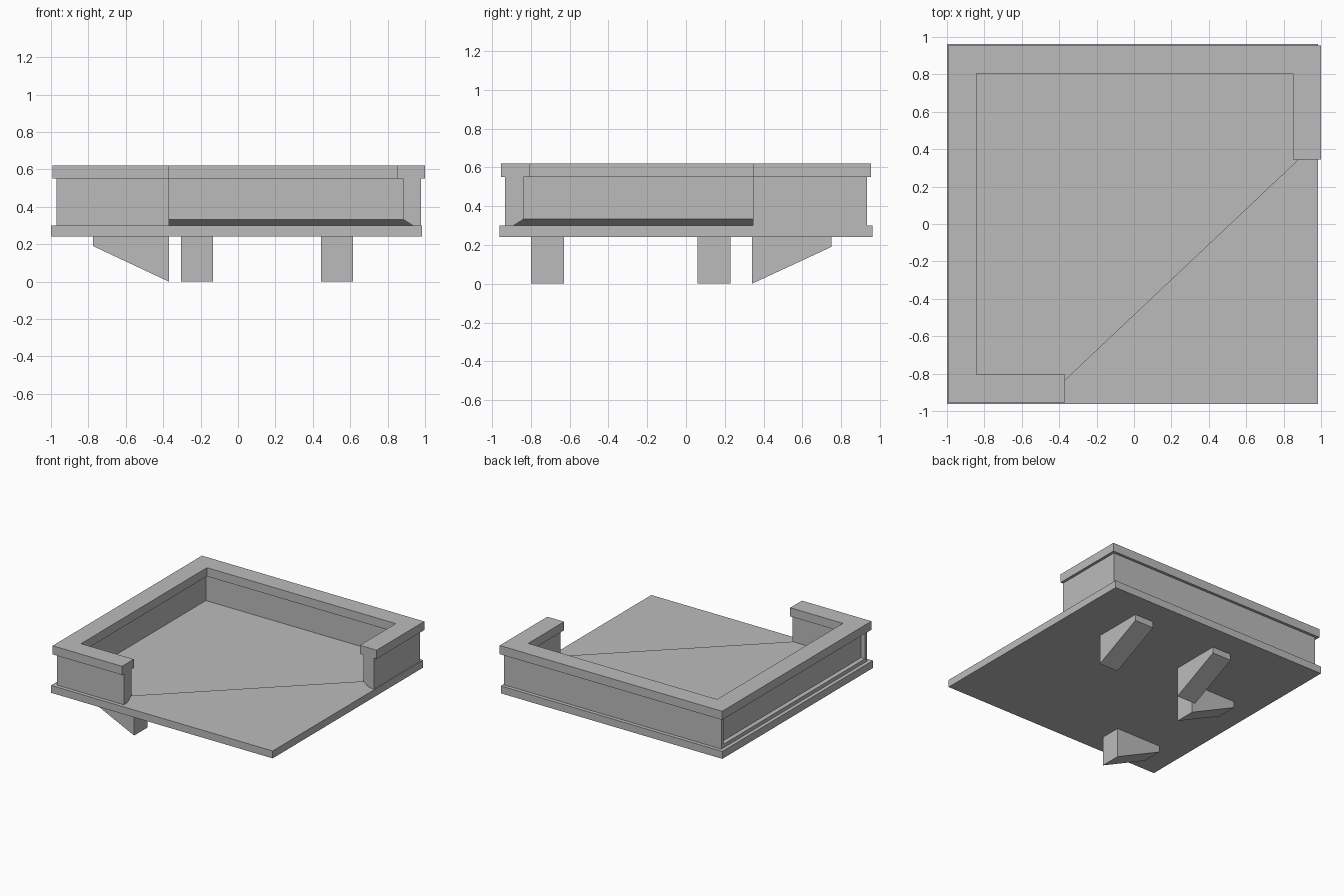
import bpy
import bmesh

cube = bpy.data.objects.get("Cube")
if cube:
    bpy.data.objects.remove(cube, do_unlink=True)

stone = bpy.data.materials.new("stone_grey")
stone.use_nodes = True
grey = (0.5, 0.5, 0.5, 1)
stone.diffuse_color = grey
stone.node_tree.nodes["Principled BSDF"].inputs["Base Color"].default_value = grey

SLAB_BOTTOM, SLAB_TOP, CAP_BOTTOM, TOP = 0.24, 0.30, 0.55, 0.62
X0, X1, Y0, Y1 = -0.992, 1.0, -0.955, 0.955    # outer edge of the coping
FRONT_END, SIDE_END = -0.37, 0.345             # where the parapet stops


def finish(name, bm, recalc=True):
    if recalc:
        bmesh.ops.recalc_face_normals(bm, faces=bm.faces)
    mesh = bpy.data.meshes.new(name)
    bm.to_mesh(mesh)
    bm.free()
    mesh.materials.append(stone)
    obj = bpy.data.objects.new(name, mesh)
    bpy.context.collection.objects.link(obj)
    return obj


def path(d):
    """Parapet plan line, set in by d from the coping edge."""
    return [(FRONT_END, Y0 + d), (X0 + d, Y0 + d), (X0 + d, Y1 - d),
            (X1 - d, Y1 - d), (X1 - d, SIDE_END)]


def sweep(profile):
    """Run an (inset, height) profile round the parapet with mitred corners."""
    bm = bmesh.new()
    rails = [[bm.verts.new((x, y, z)) for x, y in path(d)] for d, z in profile]
    for a, b in zip(rails, rails[1:] + rails[:1]):
        for i in range(len(a) - 1):
            bm.faces.new((a[i], a[i + 1], b[i + 1], b[i]))
    for end in (0, -1):
        bm.faces.new([r[end] for r in rails])
    bmesh.ops.recalc_face_normals(bm, faces=bm.faces)
    return bm


def prism(name, outline, offset):
    """Extrude a flat outline along an offset."""
    bm = bmesh.new()
    face = bm.faces.new([bm.verts.new(p) for p in outline])
    new = bmesh.ops.extrude_face_region(bm, geom=[face])["geom"]
    bmesh.ops.translate(bm, vec=offset,
                        verts=[v for v in new if isinstance(v, bmesh.types.BMVert)])
    return finish(name, bm)


# Base slab
prism("base_slab",
      [(x, y, SLAB_BOTTOM) for x, y in
       ((-1, -0.963), (0.985, -0.963), (0.985, 0.963), (-1, 0.963))],
      (0, 0, SLAB_TOP - SLAB_BOTTOM))

# Parapet wall, undercut at the foot of its inner side
OUT, IN, FLOOR = 0.022, 0.118, 0.333
wall = sweep([(OUT, SLAB_TOP), (OUT, CAP_BOTTOM), (IN, CAP_BOTTOM),
              (IN, FLOOR), (0.065, SLAB_TOP)])

# Sunken panel on the outer face of the -x wall
panel = min(wall.faces, key=lambda f: f.calc_center_median().x - 0.1 * (f.normal.x < -0.9) * -1
            if f.normal.x > -0.9 else f.calc_center_median().x - 1)
bmesh.ops.inset_region(wall, faces=[panel], thickness=0.04)
edge = list(panel.verts)
for v in edge:
    if v.co.z > 0.45:
        v.co.z = 0.54
new = bmesh.ops.extrude_face_region(wall, geom=[panel])["geom"]
bmesh.ops.translate(wall, vec=(0.037, 0, 0),
                    verts=[v for v in new if isinstance(v, bmesh.types.BMVert)])
if panel.is_valid:
    bmesh.ops.delete(wall, geom=[panel], context="FACES_ONLY")
finish("parapet_wall", wall)

# Coping
finish("parapet_coping", sweep([(0, CAP_BOTTOM), (0, TOP), (0.15, TOP), (0.15, CAP_BOTTOM)]))

# Thin raised floor with a diagonal front edge
bm = bmesh.new()
floor = bm.faces.new([bm.verts.new((x, y, FLOOR)) for x, y in path(IN)])
floor.normal_update()
if floor.normal.z < 0:
    floor.normal_flip()
finish("raised_floor", bm, recalc=False)

# Sloping brackets under the slab: two along x, two along y
WIDTH = 0.17
for i, y in enumerate((-0.80, 0.06)):
    prism(f"side_bracket_{i + 1}",
          [(-0.775, y, SLAB_BOTTOM), (-0.775, y, 0.19),
           (FRONT_END, y, 0), (FRONT_END, y, SLAB_BOTTOM)], (0, WIDTH, 0))
for i, x in enumerate((-0.305, 0.445)):
    prism(f"back_bracket_{i + 1}",
          [(x, 0.75, SLAB_BOTTOM), (x, 0.75, 0.19),
           (x, 0.34, 0), (x, 0.34, SLAB_BOTTOM)], (WIDTH, 0, 0))
